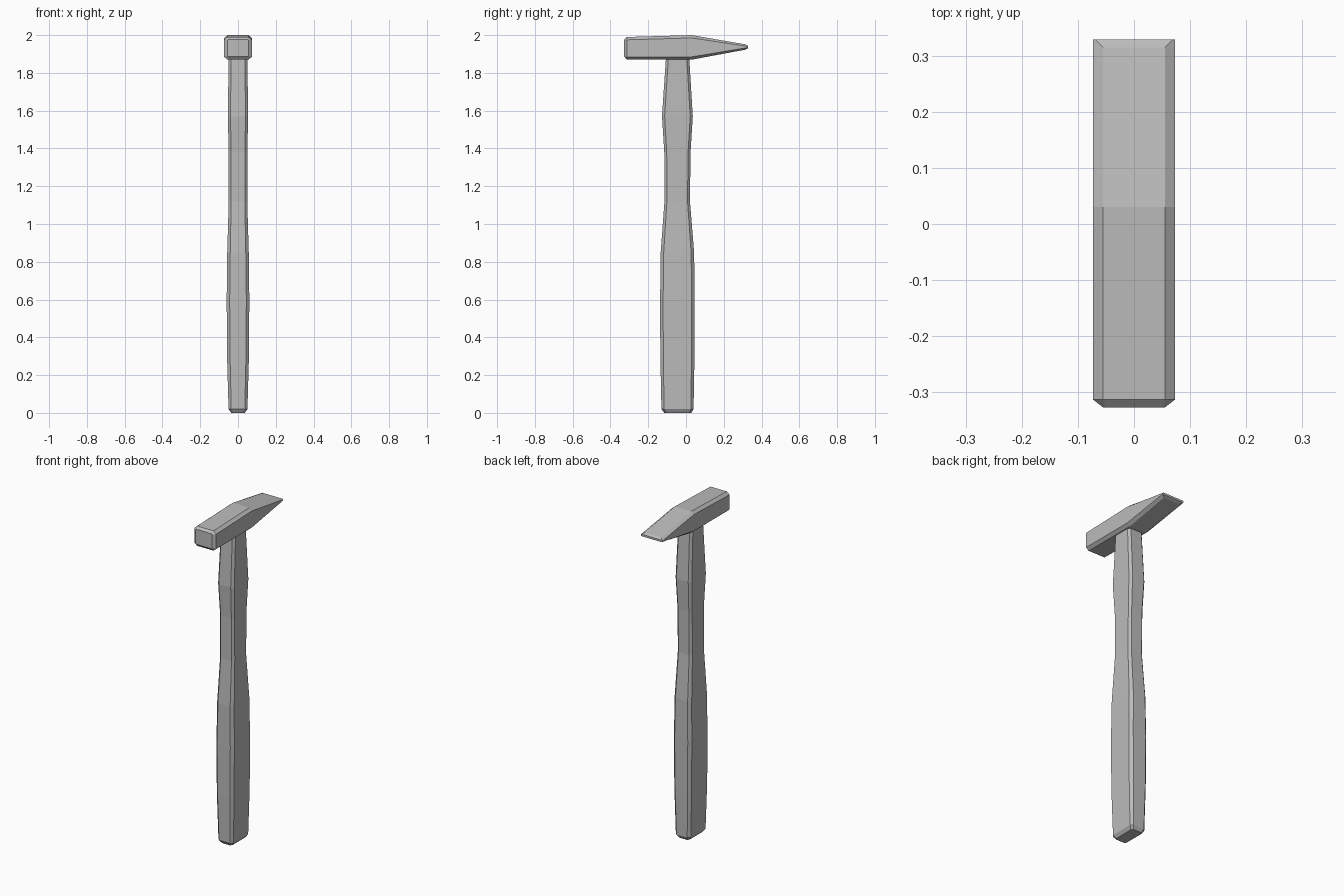
import bpy
import bmesh

cube = bpy.data.objects.get("Cube")
if cube:
    bpy.data.objects.remove(cube, do_unlink=True)

grey = bpy.data.materials.new("plain_grey")
grey.use_nodes = True
colour = (0.5, 0.5, 0.5, 1)
grey.diffuse_color = colour
grey.node_tree.nodes["Principled BSDF"].inputs["Base Color"].default_value = colour


def octagon(a0, a1, b0, b1, ca, cb):
    """Rectangle with cut corners, counter-clockwise."""
    return [(a0 + ca, b0), (a1 - ca, b0), (a1, b0 + cb), (a1, b1 - cb),
            (a1 - ca, b1), (a0 + ca, b1), (a0, b1 - cb), (a0, b0 + cb)]


def loft(name, rings):
    """Skin a row of matching rings and cap both ends."""
    bm = bmesh.new()
    rows = [[bm.verts.new(p) for p in ring] for ring in rings]
    for low, high in zip(rows, rows[1:]):
        for i in range(len(low)):
            j = (i + 1) % len(low)
            bm.faces.new((low[i], low[j], high[j], high[i]))
    bm.faces.new(rows[0][::-1])
    bm.faces.new(rows[-1])
    bmesh.ops.recalc_face_normals(bm, faces=bm.faces)
    mesh = bpy.data.meshes.new(name)
    bm.to_mesh(mesh)
    bm.free()
    mesh.materials.append(grey)
    obj = bpy.data.objects.new(name, mesh)
    bpy.context.collection.objects.link(obj)


# Handle sections: height, half width, front, back, corner cut
handle = [(0, .036, -.115, .028, .01), (.02, .05, -.13, .04, .014),
          (.3, .058, -.136, .045, .016), (.6, .06, -.137, .046, .016),
          (.85, .057, -.134, .043, .016), (1.12, .049, -.114, .021, .013),
          (1.38, .049, -.115, .024, .013), (1.57, .054, -.127, .036, .014),
          (1.9, .049, -.105, .016, .013)]
loft("handle", [[(x, y, z) for x, y in octagon(-w, w, f, b, c, c)]
                for z, w, f, b, c in handle])

# Head sections: depth, half width, bottom, top, side cut, height cut
head = [(-.327, .055, 1.886, 1.977, .004, .004),
        (-.313, .073, 1.87, 1.99, .018, .015),
        (.03, .073, 1.87, 2.0, .018, .015),
        (.315, .073, 1.923, 1.951, .018, .009),
        (.329, .073, 1.931, 1.943, .004, .004)]
loft("head", [[(x, y, z) for x, z in octagon(-w, w, b, t, cx, cz)]
              for y, w, b, t, cx, cz in head])
